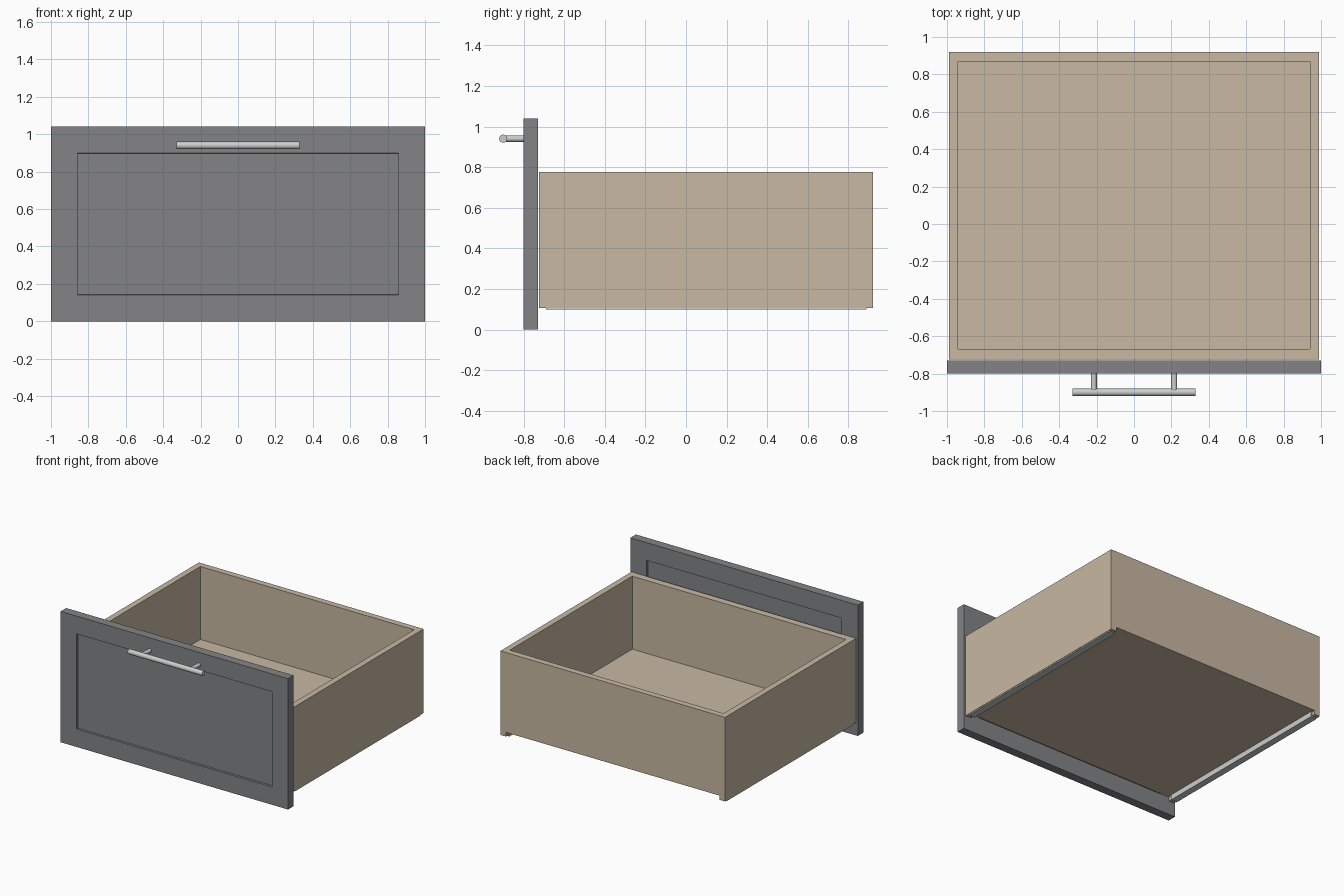
import bpy, bmesh, math
from mathutils import Vector

if "Cube" in bpy.data.objects:
    bpy.data.objects.remove(bpy.data.objects["Cube"])


def material(name, rgb):
    m = bpy.data.materials.new(name)
    m.diffuse_color = (*rgb, 1)
    m.use_nodes = True
    m.node_tree.nodes["Principled BSDF"].inputs["Base Color"].default_value = m.diffuse_color
    return m


GREY = material("grey paint", (0.227, 0.231, 0.242))
BEIGE = material("beige wood", (0.578, 0.479, 0.366))
METAL = material("light metal", (0.60, 0.61, 0.61))


def finish(name, bm, mat):
    bmesh.ops.recalc_face_normals(bm, faces=bm.faces)
    me = bpy.data.meshes.new(name)
    bm.to_mesh(me)
    bm.free()
    me.materials.append(mat)
    ob = bpy.data.objects.new(name, me)
    bpy.context.collection.objects.link(ob)
    return ob


def box_mesh(x, y, z):
    bm = bmesh.new()
    bmesh.ops.create_cube(bm, size=1)
    for v in bm.verts:
        v.co = Vector([(r[0] + r[1]) / 2 + c * (r[1] - r[0]) for r, c in zip((x, y, z), v.co)])
    return bm


def box(name, x, y, z, mat):
    return finish(name, box_mesh(x, y, z), mat)


def rod(name, loc, radius, length, rot):
    bpy.ops.mesh.primitive_cylinder_add(vertices=32, radius=radius, depth=length,
                                        location=loc, rotation=rot)
    ob = bpy.context.object
    ob.name = name
    ob.data.materials.append(METAL)
    bpy.ops.object.shade_smooth_by_angle(angle=math.radians(40))
    return ob


# Drawer front: slab with a recessed panel on both faces
bm = box_mesh((-1, 1), (-0.80, -0.73), (0, 1.04))
bm.normal_update()
for f in [f for f in bm.faces if abs(f.normal.y) > 0.9]:
    n = f.normal.copy()
    bmesh.ops.inset_region(bm, faces=[f], thickness=0.2)
    bmesh.ops.inset_region(bm, faces=[f], thickness=0.001)
    bmesh.ops.translate(bm, verts=f.verts[:], vec=-0.018 * n)
finish("drawer_front", bm, GREY)

# Drawer box: side walls reach lower than the end walls and floor
Y0, Y1, TOP = -0.725, 0.92, 0.775
for s, side in ((-1, "left"), (1, "right")):
    xs = sorted((s * 0.94, s * 0.988))
    box(side + "_wall", xs, (Y0, Y1), (0.107, TOP), BEIGE)
    # Metal runner under each side
    box(side + "_runner", sorted((s * 0.93, s * 0.984)), (-0.69, 0.89), (0.098, 0.14), METAL)
box("inner_front_wall", (-0.94, 0.94), (Y0, -0.668), (0.14, TOP), BEIGE)
box("back_wall", (-0.94, 0.94), (0.87, Y1), (0.14, TOP), BEIGE)
box("drawer_floor", (-0.94, 0.94), (-0.668, 0.87), (0.14, 0.195), BEIGE)

# Bar handle with two posts
rod("handle_bar", (0, -0.90, 0.94), 0.02, 0.655, (0, math.pi / 2, 0))
for s, side in ((-1, "left"), (1, "right")):
    rod(side + "_handle_post", (s * 0.215, -0.845, 0.94), 0.016, 0.10, (math.pi / 2, 0, 0))
